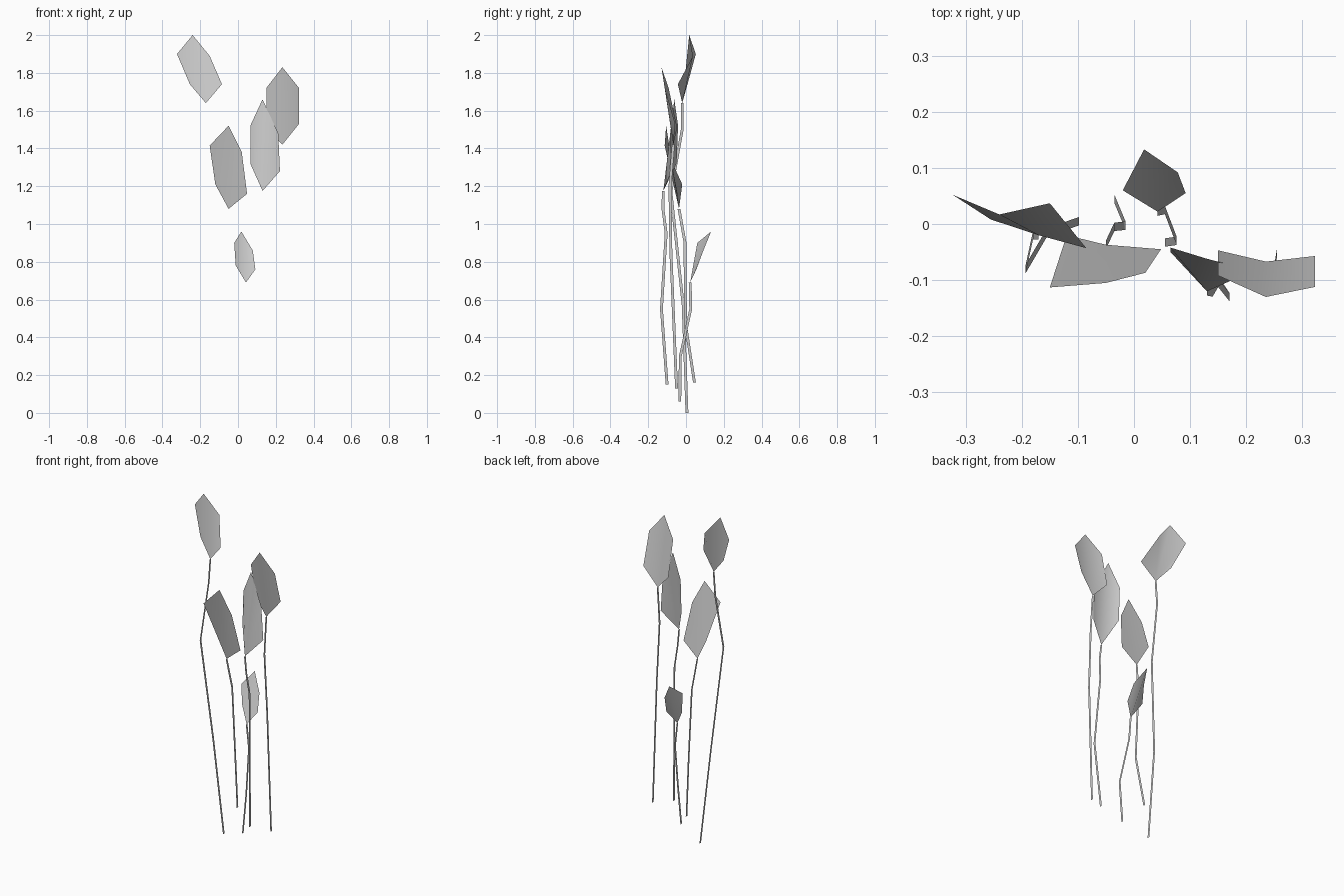
import bpy

HALF_WIDTH = 0.0075  # half the stem ribbon width


def add_mesh(name, verts, faces):
    mesh = bpy.data.meshes.new(name)
    mesh.from_pydata(verts, [], faces)
    mesh.update()
    obj = bpy.data.objects.new(name, mesh)
    bpy.context.collection.objects.link(obj)
    for poly in mesh.polygons:
        poly.use_smooth = True
    return obj


def add_plant(label, path, base, right, tip, left):
    """Folded leaf of two halves on a flat ribbon stem; sides run bottom to top."""
    # leaf: two quads sharing the midrib
    add_mesh("leaf_" + label, [base, *right, tip, *reversed(left)],
             [(0, 1, 2, 3), (0, 3, 4, 5)])
    # stem: ribbon that is flat in the y-z plane
    verts = []
    for x, y, z in path + [base]:
        verts += [(x, y - HALF_WIDTH, z), (x, y + HALF_WIDTH, z)]
    faces = [(2 * i, 2 * i + 1, 2 * i + 3, 2 * i + 2) for i in range(len(path))]
    add_mesh("stem_" + label, verts, faces)


# tall plant on the left
add_plant("tall_left",
          [(-.098, .005, 0), (-.155, -.015, .57), (-.193, -.08, 1.17), (-.18, -.02, 1.5)],
          (-.17, -.02, 1.64),
          [(-.085, -.043, 1.74), (-.15, .037, 1.89)], (-.24, .017, 2.0),
          [(-.255, .008, 1.74), (-.323, .052, 1.90)])

# middle left plant
add_plant("middle_left",
          [(-.035, .045, .16), (-.015, -.003, .47), (-.035, -.005, .9)],
          (-.05, -.037, 1.08),
          [(.048, -.045, 1.16), (.02, -.087, 1.38)], (-.05, -.105, 1.52),
          [(-.12, -.02, 1.21), (-.15, -.113, 1.415)])

# middle right plant
add_plant("middle_right",
          [(.15, -.1, .15), (.17, -.13, .55), (.15, -.105, .95), (.14, -.122, 1.08)],
          (.13, -.12, 1.175),
          [(.222, -.077, 1.28), (.213, -.083, 1.48)], (.13, -.062, 1.66),
          [(.065, -.05, 1.32), (.065, -.042, 1.52)])

# far right plant
add_plant("far_right",
          [(.255, -.05, .13), (.25, -.08, .85), (.235, -.085, 1.2)],
          (.235, -.067, 1.42),
          [(.323, -.057, 1.53), (.323, -.112, 1.72)], (.235, -.13, 1.83),
          [(.15, -.047, 1.51), (.15, -.092, 1.72)])

# short plant
add_plant("short",
          [(.055, -.033, .06), (.076, -.03, .3), (.055, .025, .55)],
          (.042, .022, .69),
          [(.092, .055, .76), (.078, .092, .86)], (.018, .133, .96),
          [(-.012, .056, .78), (-.02, .06, .90)])
